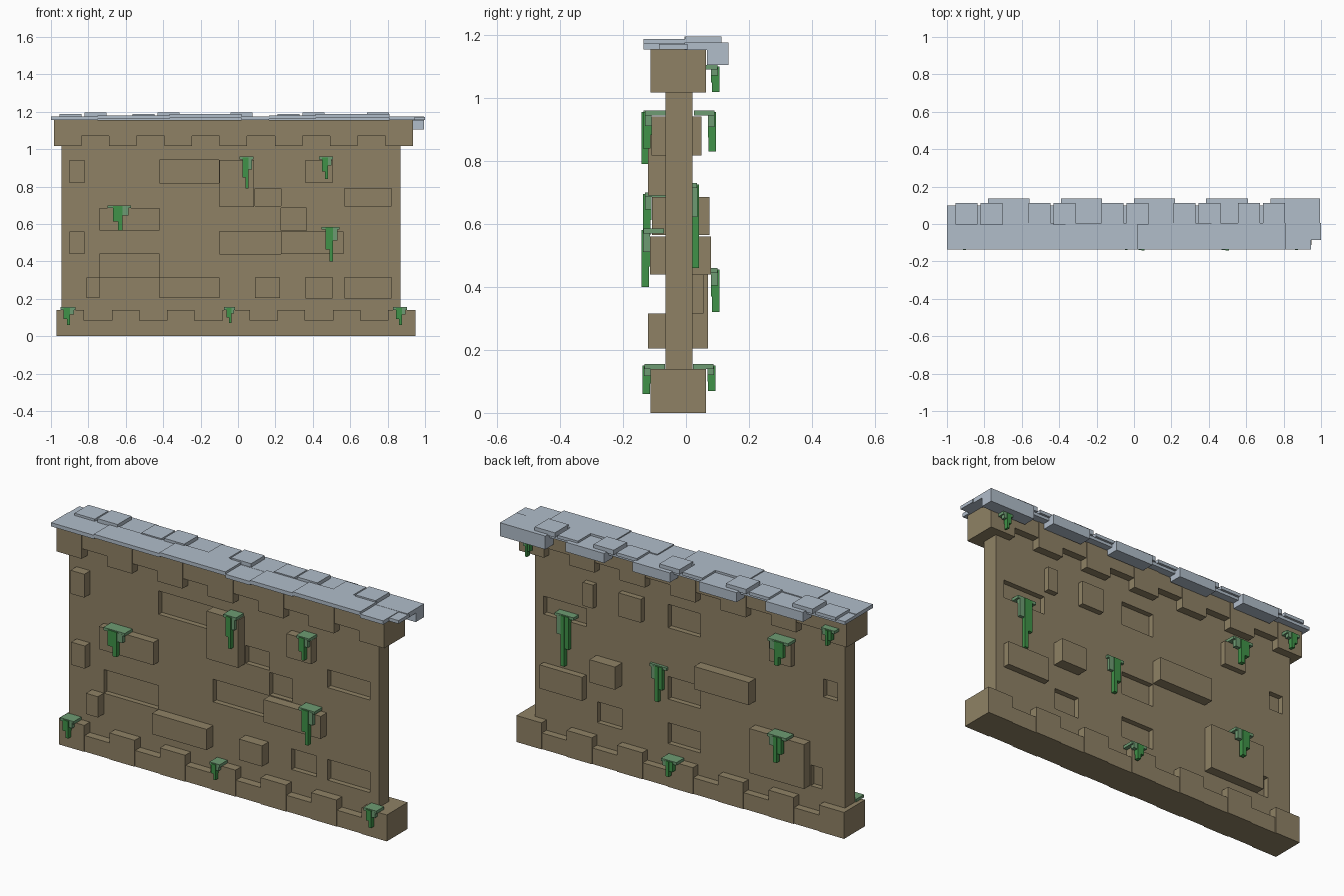
import bpy
import bmesh
import random

random.seed(4)
default_cube = bpy.data.objects.get("Cube")
if default_cube:
    bpy.data.objects.remove(default_cube, do_unlink=True)


def make_material(name, red, green, blue):
    material = bpy.data.materials.new(name)
    material.use_nodes = True
    color = (red, green, blue, 1)
    material.diffuse_color = color
    material.node_tree.nodes["Principled BSDF"].inputs["Base Color"].default_value = color
    return material


STONE = make_material("brown stone", .275, .222, .13)
SLATE = make_material("blue grey slate", .44, .51, .59)
VINE = make_material("vine green", .05, .29, .065)
MOSS = make_material("pale moss green", .155, .33, .17)


def add_box(bm, x_span, y_span, z_span, material_index=0):
    """Add one closed box to a bmesh."""
    corners = [[bm.verts.new((x, y, z)) for x, y in (
        (x_span[0], y_span[0]), (x_span[1], y_span[0]),
        (x_span[1], y_span[1]), (x_span[0], y_span[1]))] for z in z_span]
    low, high = corners
    faces = [bm.faces.new(low[::-1]), bm.faces.new(high)]
    for i in range(4):
        j = (i + 1) % 4
        faces.append(bm.faces.new((low[i], low[j], high[j], high[i])))
    for face in faces:
        face.material_index = material_index


def make_object(name, boxes, *materials):
    """Build an object from a list of box spans."""
    bm = bmesh.new()
    for box in boxes:
        add_box(bm, *box)
    mesh = bpy.data.meshes.new(name)
    bm.to_mesh(mesh)
    bm.free()
    for material in materials:
        mesh.materials.append(material)
    obj = bpy.data.objects.new(name, mesh)
    bpy.context.scene.collection.objects.link(obj)
    return obj


# Masonry courses and wall faces
COURSE = {
    "first": (.205, .315), "second": (.315, .44), "third": (.44, .56),
    "fourth": (.565, .685), "fifth": (.695, .79), "sixth": (.818, .942),
    "tall_top": (.69, .942), "tall_bottom": (.205, .44),
}
FRONT, BACK = -.065, .02
RECESS = .028

# Sunken stones: left edge, right edge, course
front_sunken = [
    (-.42, -.102, "sixth"), (.57, .82, "fifth"), (.09, .23, "fifth"),
    (.231, .365, "fourth"), (-.1, .229, "third"), (-.74, -.42, "second"),
    (.36, .505, "first"), (.57, .82, "first"),
]
back_sunken = [
    (-.1, .09, "sixth"), (.57, .82, "fifth"), (-.9, -.82, "fifth"),
    (-.1, .09, "third"), (-.1, .09, "first"), (.36, .505, "first"),
    (-.81, -.745, "first"),
]

# Core wall with sunken stones cut out
wall = make_object("wall_core", [((-.945, .87), (FRONT, BACK), (.01, 1.15))], STONE)
cuts = [((a, b), (FRONT - .1, FRONT + RECESS), COURSE[c]) for a, b, c in front_sunken]
cuts += [((a, b), (BACK - RECESS, BACK + .1), COURSE[c]) for a, b, c in back_sunken]
cutter = make_object("recess_cutter", cuts, STONE)
cutter.hide_render = True
boolean = wall.modifiers.new("sunken stones", "BOOLEAN")
boolean.operation = "DIFFERENCE"
boolean.solver = "EXACT"
boolean.object = cutter
graph = bpy.context.evaluated_depsgraph_get()
cut_mesh = bpy.data.meshes.new_from_object(wall.evaluated_get(graph))
wall.modifiers.clear()
wall.data = cut_mesh
bpy.data.objects.remove(cutter, do_unlink=True)

# Raised stones: left edge, right edge, course, outer depth
front_raised = [
    (-.9, -.82, "sixth", -.115), (-.1, .085, "tall_top", -.12),
    (.36, .505, "sixth", -.11), (-.74, -.42, "fourth", -.108),
    (-.9, -.82, "third", -.11), (.23, .565, "third", -.115),
    (-.81, -.74, "first", -.115), (-.42, -.1, "first", -.12),
    (.09, .225, "first", -.12),
]
back_raised = [
    (.51, .57, "sixth", .05), (.23, .36, "sixth", .05),
    (-.65, -.52, "sixth", .05), (-.42, -.1, "fourth", .075),
    (.36, .51, "third", .08), (.57, .82, "second", .055),
    (-.74, -.42, "tall_bottom", .07),
]
make_object("front_raised_stones",
            [((a, b), (y, FRONT + .01), COURSE[c]) for a, b, c, y in front_raised], STONE)
make_object("back_raised_stones",
            [((a, b), (BACK - .01, y), COURSE[c]) for a, b, c, y in back_raised], STONE)

# Toothed base and top trim: thirteen alternating stones each
COUNT = 13
base, trim = [], []
for i in range(COUNT):
    tall = i % 2 == 0
    depth = (-.112, .063) if tall else (-.108, .059)
    step = 1.92 / COUNT
    left = -.97 + i * step
    base.append(((left, left + step), depth, (0, .14 if tall else .085)))
    left = -.985 + i * step
    trim.append(((left, left + step), depth, (1.018 if tall else 1.07, 1.155)))
make_object("base_stones", base, STONE)
make_object("top_trim_stones", trim, STONE)

# Front row of coping slabs
edges = [-1, -.75, -.365, .02, .165, .415, .81, .945]
slabs = []
for i, (a, b) in enumerate(zip(edges, edges[1:])):
    lift = .006 * (i % 3)
    slabs.append(((a, b), (-.135, .005), (1.155 + lift, 1.175 + lift)))
slabs.append(((.945, 1), (-.085, .005), (1.155, 1.172)))
make_object("front_coping_slabs", slabs, SLATE)

# Back row: overhanging thick slabs, thin slabs between them, small tiles on top
thick, thin, tiles = [], [], []
lefts = [-.78, -.39, 0, .385, .73]
widths = [.22, .22, .22, .225, .265]
previous = -1
for left, width in zip(lefts, widths):
    right = left + width
    bottom = 1.105 if right > .9 else 1.125
    thick.append(((left, right), (.066, .135), (bottom, 1.176)))
    thick.append(((left, right), (-.005, .07), (1.152, 1.176)))
    thin.append(((previous, left), (-.005, .1), (1.155, 1.172)))
    previous = right
    for start, height in ((left - .175, 1.187), (left - .04, 1.195)):
        tiles.append(((start, start + .118), (random.uniform(-.006, .004), .112),
                      (1.17, height)))
make_object("back_overhang_slabs", thick, SLATE)
make_object("back_thin_slabs", thin, SLATE)
make_object("coping_tiles", tiles, SLATE)


def hanging_vine(name, x, face, top, length, width, outward, reach=.045):
    """A pale cap over a ledge with three stepped strips hanging down."""
    def depth(inner, outer):
        return sorted((face + outward * inner, face + outward * outer))
    half = width / 2
    bottom = top - length
    parts = [
        ((x - half, x + half), depth(-reach, .02), (top - .015, top), 1),
        ((x - half * .5, x + half * .8), depth(0, .021),
         (top - length * .4, top - .008), 1),
        ((x - half * .55, x + half * .3), depth(0, .024),
         (top - length * .65, top - .004), 0),
        ((x - half * .1, x + half * .3), depth(.002, .026), (bottom, top - .004), 0),
    ]
    make_object(name, parts, VINE, MOSS)


# Vines: x, ledge depth, top, length, width
front_vines = [
    (-.635, -.11, .7, .135, .125), (.045, -.115, .96, .17, .075),
    (.47, -.11, .96, .12, .075), (.495, -.115, .585, .185, .095),
    (-.91, -.112, .155, .095, .08), (-.045, -.112, .155, .085, .06),
    (.865, -.112, .155, .095, .075),
]
back_vines = [
    (-.6, .07, .96, .13, .12), (-.6, .08, .46, .14, .11),
    (.04, .068, .155, .085, .09), (-.9, .08, 1.105, .085, .08),
    (.86, .08, 1.105, .085, .06), (.69, .015, .73, .27, .11),
    (.14, .015, .61, .19, .1),
]
for i, spec in enumerate(front_vines):
    hanging_vine(f"front_vine_{i + 1}", *spec, -1)
for i, spec in enumerate(back_vines):
    hanging_vine(f"back_vine_{i + 1}", *spec, 1)
